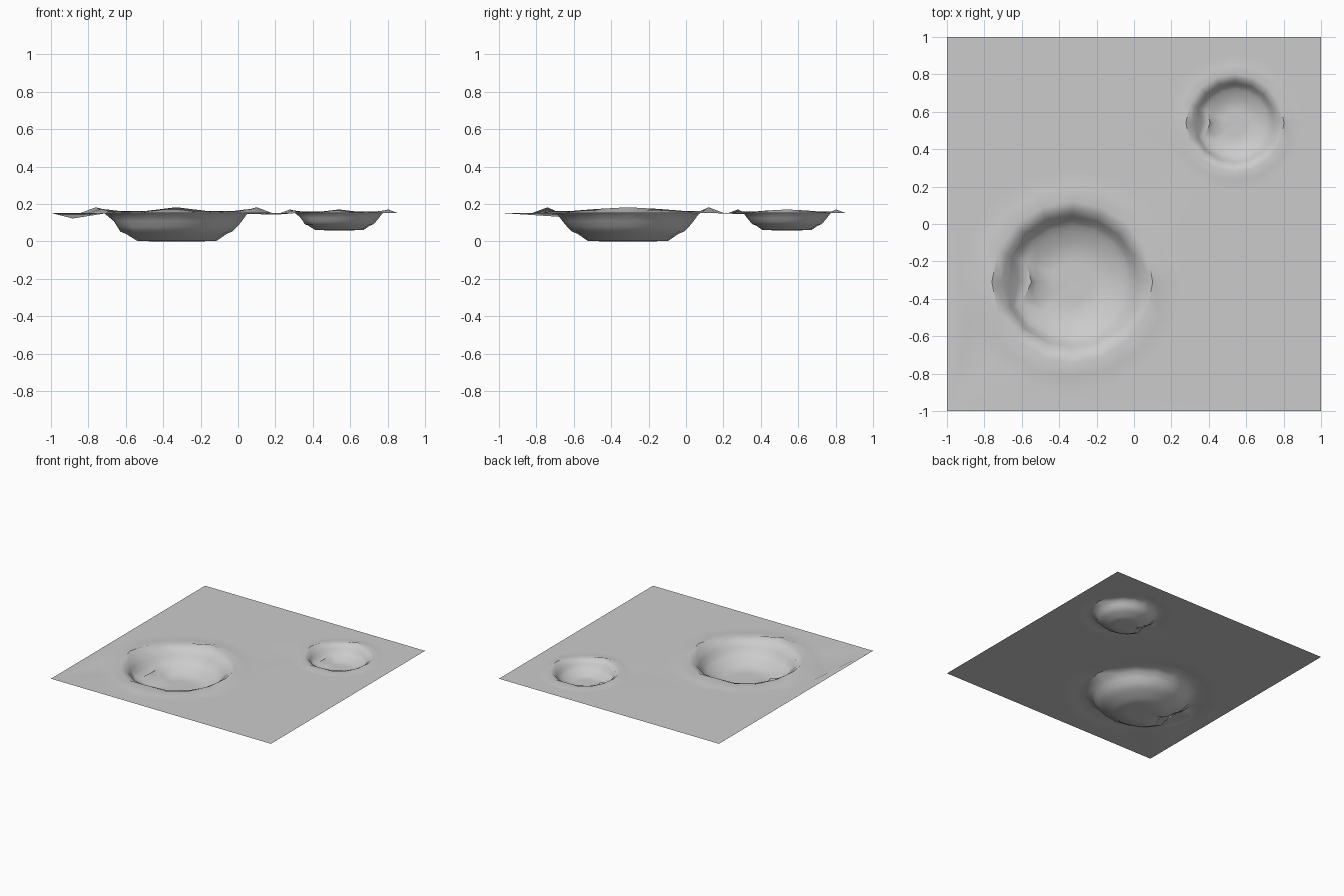
import bpy, bmesh, math
from mathutils import Vector

if "Cube" in bpy.data.objects:
    bpy.data.objects.remove(bpy.data.objects["Cube"], do_unlink=True)

GROUND = 0.155
SEGMENTS = 16

# Crater profile from outside to floor: radius, height over ground, dent strength
PROFILE = [(0.60, 0, 0), (0.51, 0, 0), (0.43, 0, 0), (0.375, -0.01, 0),
           (0.35, -0.045, 0.25), (0.325, -0.075, 0.6), (0.30, -0.10, 1),
           (0.27, -0.112, 1), (0.215, -0.15, 0.7), (0.11, -0.153, 0)]
RIM = 2
DENT = {7: -0.02, 8: -0.19, 9: 0.08, 10: 0.07}   # collapsed wall on the right side


def rim_bump(k):
    """Uneven raised lip around the crater."""
    if k % 4 == 0:
        return 0.03
    return 0.021 if k in (1, 7, 9, 15) else 0.010


def add_crater(bm, cx, cy, scale, dip):
    rings = []
    for i, (radius, height, dent) in enumerate(PROFILE):
        ring = []
        for k in range(SEGMENTS):
            a = math.tau * k / SEGMENTS
            r = radius * (1 + DENT.get(k, 0) * dent)
            z = height
            if i == RIM:
                z += rim_bump(k)
            if i > 6 and k == 8:
                z += 0.03 * dent
            z = GROUND + z * scale
            if i == 0 and k == 9:
                z -= dip
            ring.append(bm.verts.new((cx + r * scale * math.cos(a),
                                      cy + r * scale * math.sin(a), z)))
        rings.append(ring)
    for outer, inner in zip(rings, rings[1:]):
        for k in range(SEGMENTS):
            n = (k + 1) % SEGMENTS
            bm.faces.new((outer[k], outer[n], inner[n], inner[k]))
    centre = bm.verts.new((cx, cy, GROUND - 0.153 * scale))
    last = rings[-1]
    for k in range(SEGMENTS):
        bm.faces.new((last[k], last[(k + 1) % SEGMENTS], centre))


bm = bmesh.new()
add_crater(bm, -0.33, -0.31, 1.0, 0.03)
add_crater(bm, 0.54, 0.54, 0.61, 0.01)

# Flat ground between the craters and the square border
loops = [e for e in bm.edges if e.is_boundary]
corners = [bm.verts.new((x, y, GROUND)) for x, y in ((-1, -1), (1, -1), (1, 1), (-1, 1))]
loops += [bm.edges.new((corners[k], corners[(k + 1) % 4])) for k in range(4)]
bmesh.ops.triangle_fill(bm, use_beauty=True, use_dissolve=False, edges=loops,
                        normal=Vector((0, 0, 1)))
bm.normal_update()
for f in bm.faces:
    if f.normal.z < 0:
        f.normal_flip()

# Stand the lowest point on the floor
low = min(v.co.z for v in bm.verts)
bmesh.ops.translate(bm, verts=bm.verts, vec=(0, 0, -low))

mesh = bpy.data.meshes.new("cratered_ground")
bm.to_mesh(mesh)
bm.free()
ground = bpy.data.objects.new("cratered_ground", mesh)
bpy.context.collection.objects.link(ground)

# Dusty grey surface
mat = bpy.data.materials.new("dust_grey")
mat.use_nodes = True
colour = (0.6, 0.6, 0.6, 1)
mat.diffuse_color = colour
mat.node_tree.nodes["Principled BSDF"].inputs["Base Color"].default_value = colour
mesh.materials.append(mat)

bpy.ops.object.select_all(action='DESELECT')
ground.select_set(True)
bpy.context.view_layer.objects.active = ground
bpy.ops.object.shade_smooth_by_angle(angle=math.radians(50))
